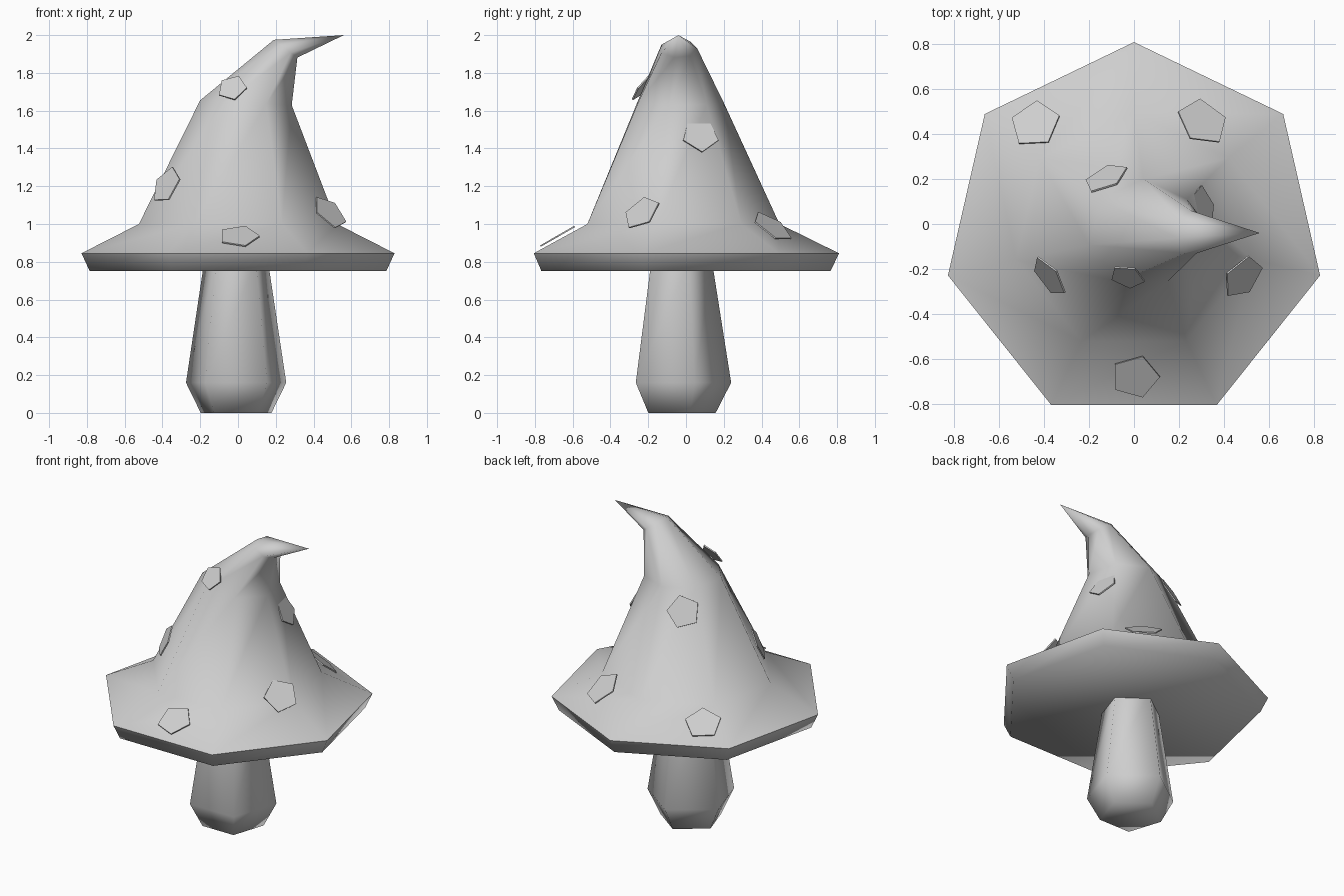
import bpy, bmesh, math
from mathutils import Vector, Matrix

if "Cube" in bpy.data.objects:
    bpy.data.objects.remove(bpy.data.objects["Cube"])

clay = bpy.data.materials.new("light_grey")
clay.diffuse_color = (0.62, 0.62, 0.62, 1)
clay.use_nodes = True
clay.node_tree.nodes["Principled BSDF"].inputs["Base Color"].default_value = clay.diffuse_color


def finish(name, bm, smooth):
    """Turn a bmesh into a named object."""
    bmesh.ops.recalc_face_normals(bm, faces=bm.faces)
    me = bpy.data.meshes.new(name)
    bm.to_mesh(me)
    bm.free()
    me.materials.append(clay)
    ob = bpy.data.objects.new(name, me)
    bpy.context.collection.objects.link(ob)
    if smooth:
        bpy.ops.object.select_all(action='DESELECT')
        ob.select_set(True)
        bpy.context.view_layer.objects.active = ob
        bpy.ops.object.shade_smooth_by_angle(angle=math.radians(80))
    return ob


def loft(name, sides, rings, tip=None):
    """Skin rings of (centre, x radius, y radius, tilt); close with a tip or a cap."""
    bm = bmesh.new()
    loops = []
    for c, rx, ry, tilt in rings:
        rot = Matrix.Rotation(math.radians(tilt), 3, 'Y')
        loop = []
        for i in range(sides):
            a = math.pi / 2 + math.tau * i / sides
            p = rot @ Vector((rx * math.cos(a), ry * math.sin(a), 0))
            loop.append(bm.verts.new(Vector(c) + p))
        loops.append(loop)
    for lo, hi in zip(loops, loops[1:]):
        for i in range(sides):
            j = (i + 1) % sides
            bm.faces.new((lo[i], lo[j], hi[j], hi[i]))
    bm.faces.new(loops[0][::-1])
    if tip:
        t = bm.verts.new(tip)
        for i in range(sides):
            bm.faces.new((loops[-1][i], loops[-1][(i + 1) % sides], t))
    else:
        bm.faces.new(loops[-1])
    return finish(name, bm, True)


# Five-sided tapering stem
loft("stem", 5, [
    ((-0.01, -0.04, 0.0), 0.197, 0.197, 0),
    ((-0.01, -0.04, 0.16), 0.279, 0.279, 0),
    ((-0.01, -0.04, 0.80), 0.178, 0.178, 0),
])

# Seven-sided cap with a wide brim and a bent point
loft("cap", 7, [
    ((0, -0.04, 0.75), 0.805, 0.805, 0),
    ((0, -0.04, 0.845), 0.85, 0.85, 0),
    ((0, -0.04, 1.0), 0.538, 0.535, 0),
    ((0.042, -0.04, 1.642), 0.249, 0.24, 3),
    ((0.252, -0.04, 1.928), 0.08, 0.1, 37),
], tip=(0.56, -0.04, 2.0))

# Pentagonal spots: centre, outward direction, radius, spin
spots = [
    ((0.005, -0.68, 0.935), (0, -0.5, 0.87), 0.11, 0),
    ((0.305, 0.455, 0.985), (0.37, 0.52, 0.77), 0.12, -55),
    ((-0.44, 0.445, 0.94), (-0.25, 0.43, 0.87), 0.115, 23),
    ((0.485, -0.235, 1.06), (0.6, -0.5, 0.62), 0.108, 36),
    ((-0.378, -0.235, 1.205), (-0.73, -0.55, 0.4), 0.105, 19),
    ((-0.03, -0.235, 1.72), (-0.2, -0.78, 0.58), 0.08, 0),
    ((-0.125, 0.205, 1.52), (-0.38, 0.8, 0.45), 0.105, 36),
    ((0.308, 0.075, 1.47), (0.86, 0.2, 0.45), 0.1, 54),
]
for k, (c, n, r, spin) in enumerate(spots, 1):
    n = Vector(n).normalized()
    u = Vector((0, 0, 1)).cross(n).normalized()
    v = n.cross(u)
    bm = bmesh.new()
    layers = []
    for h in (-0.004, 0.004):
        ring = []
        for i in range(5):
            a = math.radians(spin + 72 * i)
            ring.append(bm.verts.new(Vector(c) + n * h + r * (u * math.cos(a) + v * math.sin(a))))
        layers.append(ring)
    bm.faces.new(layers[0][::-1])
    bm.faces.new(layers[1])
    for i in range(5):
        j = (i + 1) % 5
        bm.faces.new((layers[0][i], layers[0][j], layers[1][j], layers[1][i]))
    finish(f"spot_{k}", bm, False)
